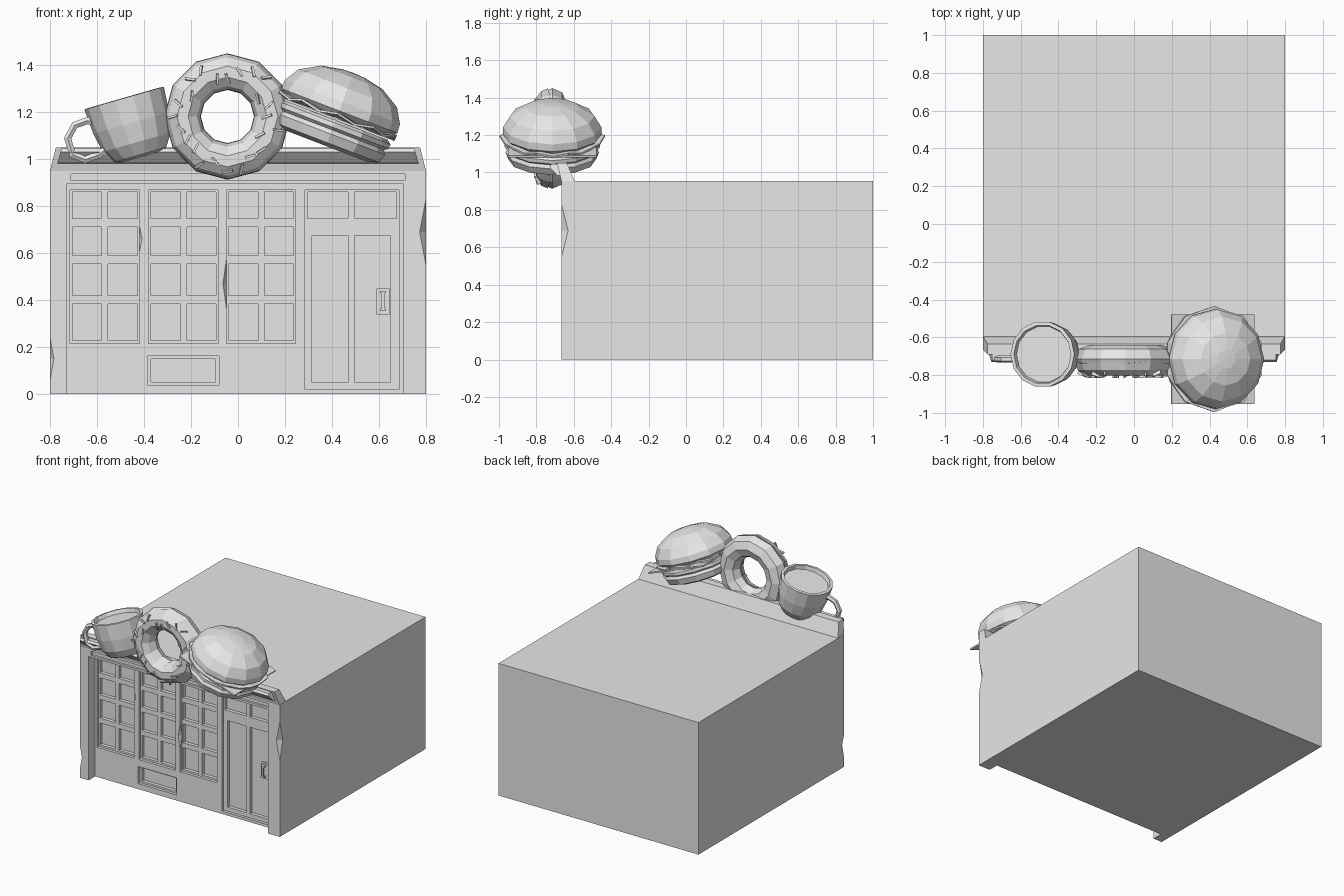
import bpy, bmesh, math, random
from mathutils import Matrix, Vector

if "Cube" in bpy.data.objects:
    bpy.data.objects.remove(bpy.data.objects["Cube"])

random.seed(4)
GREY = (0.8, 0.8, 0.8, 1)
grey = bpy.data.materials.new("plain grey")
grey.use_nodes = True
grey.diffuse_color = GREY
grey.node_tree.nodes["Principled BSDF"].inputs["Base Color"].default_value = GREY


def finish(name, bm, matrix=None):
    """Turn a bmesh into a flat shaded object, placed by a matrix."""
    if matrix:
        bm.transform(matrix)
    bmesh.ops.recalc_face_normals(bm, faces=bm.faces[:])
    mesh = bpy.data.meshes.new(name)
    bm.to_mesh(mesh)
    bm.free()
    mesh.materials.append(grey)
    obj = bpy.data.objects.new(name, mesh)
    bpy.context.collection.objects.link(obj)
    return obj


def add_box(bm, xs, ys, zs):
    centre = Vector(sum(pair) / 2 for pair in (xs, ys, zs))
    size = [pair[1] - pair[0] for pair in (xs, ys, zs)]
    m = Matrix.Translation(centre) @ Matrix.Diagonal((*size, 1))
    bmesh.ops.create_cube(bm, size=1, matrix=m)


def boxes(name, items, matrix=None):
    bm = bmesh.new()
    for item in items:
        add_box(bm, *item)
    return finish(name, bm, matrix)


def lathe(name, profile, sides, matrix, closed=False, shape=None):
    """Revolve (radius, height) points about z; shape may move each point."""
    bm = bmesh.new()
    rings = []
    for r, h in profile:
        ring = []
        for i in range(sides):
            a = math.tau * i / sides
            rr, hh = shape(r, h, i) if shape else (r, h)
            ring.append(bm.verts.new((rr * math.cos(a), rr * math.sin(a), hh)))
        rings.append(ring)
    pairs = list(zip(rings, rings[1:]))
    if closed:
        pairs.append((rings[-1], rings[0]))
    else:
        bm.faces.new(rings[0])
        bm.faces.new(rings[-1])
    for low, high in pairs:
        for i in range(sides):
            j = (i + 1) % sides
            bm.faces.new((low[i], low[j], high[j], high[i]))
    return finish(name, bm, matrix)


def prism(name, profile, half_width, taper=0):
    """Extrude a (y, z) profile along x, narrowing towards the top."""
    bm = bmesh.new()
    base = min(z for y, z in profile)
    ends = [[bm.verts.new((s * (half_width - taper * (z - base)), y, z))
             for y, z in profile] for s in (-1, 1)]
    for end in ends:
        bm.faces.new(end)
    n = len(profile)
    for i in range(n):
        j = (i + 1) % n
        bm.faces.new((ends[0][i], ends[0][j], ends[1][j], ends[1][i]))
    return finish(name, bm)


def carve(obj, cutter):
    """Subtract a cutter from an object and discard the cutter."""
    cutter.hide_render = True
    mod = obj.modifiers.new("carve", "BOOLEAN")
    mod.operation = "DIFFERENCE"
    mod.solver = "EXACT"
    mod.object = cutter
    bpy.context.view_layer.update()
    graph = bpy.context.evaluated_depsgraph_get()
    mesh = bpy.data.meshes.new_from_object(obj.evaluated_get(graph))
    obj.modifiers.clear()
    obj.data = mesh
    bpy.data.objects.remove(cutter)


def cut_to(depth, rects):
    """Front openings given as (x range, z range), cut back to a depth."""
    return boxes("cutter", [(x, (-0.9, depth), z) for x, z in rects])


# Building with recessed shopfront and fascia groove
building = boxes("building", [((-0.8, 0.8), (-0.665, 1), (0, 0.955))])
carve(building, cut_to(-0.59, [((-0.73, 0.705), (-0.1, 0.895))]))
carve(building, cut_to(-0.65, [((-0.71, 0.71), (0.91, 0.938))]))

# Window bays, door bay and lower vent panel
bays = [(-0.715, -0.42), (-0.38, -0.085), (-0.05, 0.245)]
door_x = (0.285, 0.685)
carve(building, cut_to(-0.57, [(x, (0.215, 0.87)) for x in bays]
                       + [(door_x, (0.02, 0.87)), ((-0.385, -0.08), (0.04, 0.163))]))

# Panes, door panels and transom lights
rows = [(0.228, 0.385), (0.42, 0.555), (0.59, 0.712), (0.748, 0.86)]
panes = [((x0 + 0.01 + k, x0 + 0.135 + k), z)
         for x0, x1 in bays for k in (0, 0.152) for z in rows]
panes += [(x, (0.05, 0.675)) for x in ((0.315, 0.468), (0.495, 0.65))]
panes += [(x, (0.748, 0.86)) for x in ((0.295, 0.468), (0.495, 0.675))]
panes.append(((-0.37, -0.095), (0.053, 0.15)))
carve(building, cut_to(-0.545, panes))

# Worn chips along the corners and mullions
bm = bmesh.new()
for place, size in [((0.8, -0.665, 0.69), (0.027, 0.035, 0.14)),
                    ((-0.8, -0.665, 0.15), (0.017, 0.03, 0.09)),
                    ((-0.42, -0.59, 0.66), (0.012, 0.02, 0.06)),
                    ((-0.05, -0.59, 0.47), (0.014, 0.02, 0.1))]:
    m = Matrix.Translation(place) @ Matrix.Diagonal((*size, 1))
    for flip in (1, -1):
        bmesh.ops.create_cone(bm, cap_ends=False, segments=4, radius1=1, radius2=0,
                              depth=1, matrix=m @ Matrix.Diagonal((1, 1, flip, 1))
                              @ Matrix.Translation((0, 0, 0.5)))
bmesh.ops.remove_doubles(bm, verts=bm.verts[:], dist=0.0001)
carve(building, finish("cutter", bm))

# Door handle
boxes("door_handle", [((0.59, 0.645), (-0.58, -0.562), (0.34, 0.45)),
                      ((0.61, 0.625), (-0.605, -0.595), (0.355, 0.44)),
                      ((0.605, 0.63), (-0.605, -0.575), (0.355, 0.365)),
                      ((0.605, 0.63), (-0.605, -0.575), (0.43, 0.44))])

# Parapet and projecting crown moulding
prism("parapet", [(-0.594, 0.95), (-0.636, 1.05), (-0.69, 1.05), (-0.665, 0.95)], 0.8, 0.25)
prism("crown_moulding", [(-0.66, 0.98), (-0.66, 1.045), (-0.72, 1.045),
                         (-0.73, 1.03), (-0.69, 0.985)], 0.77, 0.3)

# Cup with drink surface, leaning towards its handle
cup_m = Matrix.Translation((-0.413, -0.69, 1.01)) @ Matrix.Rotation(math.radians(-16), 4, "Y")
lathe("cup", [(0.085, 0), (0.115, 0.01), (0.15, 0.065), (0.168, 0.15), (0.176, 0.26),
              (0.157, 0.262), (0.15, 0.235)], 14, cup_m)

# Cup handle
curve = bpy.data.curves.new("handle_path", "CURVE")
curve.dimensions = "3D"
curve.bevel_depth = 0.018
curve.bevel_resolution = 1
path = [(-0.58, 1.15), (-0.64, 1.165), (-0.695, 1.145), (-0.725, 1.09),
        (-0.705, 1.02), (-0.65, 0.998), (-0.59, 1.02), (-0.53, 1.07)]
spline = curve.splines.new("POLY")
spline.points.add(len(path) - 1)
for point, (x, z) in zip(spline.points, path):
    point.co = (x, -0.715, z, 1)
temp = bpy.data.objects.new("handle_path", curve)
bpy.context.collection.objects.link(temp)
bpy.context.view_layer.update()
bm = bmesh.new()
bm.from_mesh(temp.evaluated_get(bpy.context.evaluated_depsgraph_get()).to_mesh())
bpy.data.objects.remove(temp)
for face in bm.faces:
    face.smooth = False
finish("cup_handle", bm)

# Ring cake standing upright, glazed on the front
ring_m = Matrix.Translation((-0.045, -0.715, 1.182)) @ Matrix.Rotation(math.radians(90), 4, "X")
R = 0.191
dough = [(R + 0.078 * math.cos(a), 0.075 * math.sin(a))
         for a in (math.tau * k / 8 for k in range(8))]
lathe("ring_dough", dough, 12, ring_m, True)
glaze = [(R + 0.076 * math.cos(a), 0.012 + 0.08 * math.sin(a))
         for a in (math.pi * k / 5 for k in range(6))]
lathe("ring_glaze", glaze, 12, ring_m, True,
      lambda r, h, i: (r, h + (0.012 if i % 2 and h < 0.02 else 0)))

# Sprinkles scattered over the glaze
bm = bmesh.new()
for i in range(24):
    r = R + random.uniform(-0.045, 0.05)
    a = math.tau * i / 24
    h = 0.008 + 0.08 * math.sqrt(1 - ((r - R) / 0.076) ** 2)
    m = (Matrix.Rotation(a, 4, "Z") @ Matrix.Translation((r, 0, h))
         @ Matrix.Rotation(math.atan((r - R) * 12), 4, "Y")
         @ Matrix.Rotation(random.uniform(0, math.pi), 4, "Z")
         @ Matrix.Diagonal((0.045, 0.01, 0.022, 1)))
    bmesh.ops.create_cube(bm, size=1, matrix=m)
finish("sprinkles", bm, ring_m)

# Burger stack, leaning to the side
burger_m = Matrix.Translation((0.373, -0.715, 1.057)) @ Matrix.Rotation(math.radians(21), 4, "Y")
lathe("bottom_bun", [(0.19, 0), (0.235, 0.015), (0.25, 0.055), (0.235, 0.08)], 12, burger_m)
lathe("patty", [(0.235, 0.07), (0.255, 0.085), (0.255, 0.105), (0.235, 0.12)], 12, burger_m)
boxes("cheese_slice", [((-0.235, 0.235), (-0.237, 0.237), (0.116, 0.126))], burger_m)
lathe("lettuce", [(0.2, 0.128), (0.265, 0.124), (0.265, 0.134), (0.2, 0.144)], 20, burger_m, False,
      lambda r, h, i: (r + (0.016 if i % 2 and r > 0.25 else 0),
                       h + (0.018 if i % 2 and r > 0.25 else 0)))
lathe("top_bun", [(0.235, 0.135), (0.265, 0.16), (0.262, 0.2), (0.225, 0.262),
                  (0.14, 0.312), (0.05, 0.33), (0.002, 0.332)], 12, burger_m)
